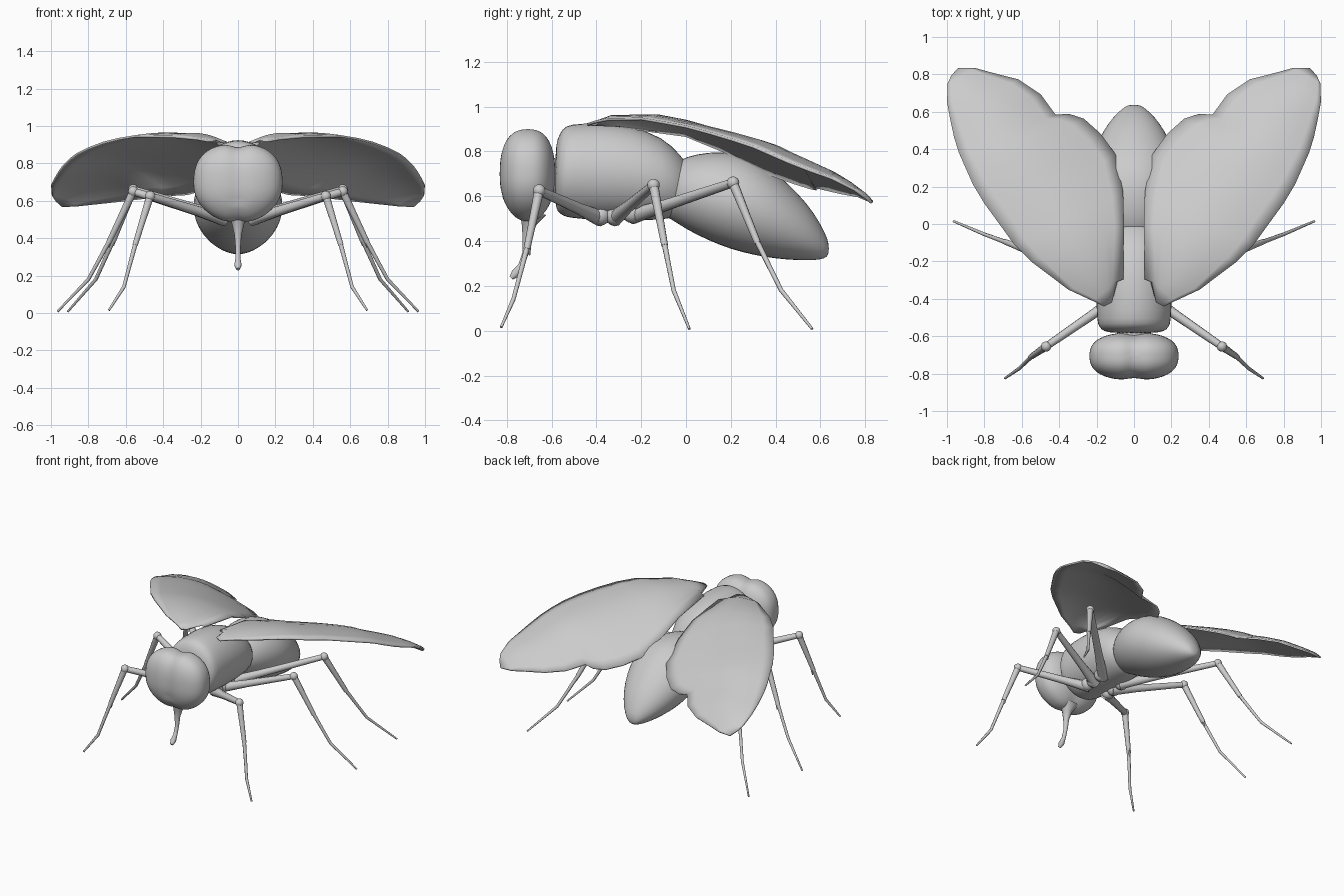
import bpy, bmesh, math
from mathutils import Vector

if "Cube" in bpy.data.objects:
    bpy.data.objects.remove(bpy.data.objects["Cube"])


def finish(name, bm, mirror=False, subsurf=0, thick=0):
    bmesh.ops.recalc_face_normals(bm, faces=bm.faces[:])
    me = bpy.data.meshes.new(name)
    bm.to_mesh(me)
    bm.free()
    ob = bpy.data.objects.new(name, me)
    bpy.context.collection.objects.link(ob)
    bpy.ops.object.select_all(action='DESELECT')
    ob.select_set(True)
    bpy.context.view_layer.objects.active = ob
    bpy.ops.object.shade_smooth_by_angle(angle=math.radians(50))
    if subsurf:
        m = ob.modifiers.new("Smooth", 'SUBSURF')
        m.levels = m.render_levels = subsurf
    if thick:
        m = ob.modifiers.new("Thickness", 'SOLIDIFY')
        m.thickness = thick
        m.offset = 0
    if mirror:
        ob.modifiers.new("Mirror", 'MIRROR')
    return ob


def loft(bm, rings):
    rows = [[bm.verts.new(p) for p in r] for r in rings]
    n = len(rows[0])
    for a, b in zip(rows, rows[1:]):
        for i in range(n):
            j = (i + 1) % n
            bm.faces.new((a[i], a[j], b[j], b[i]))
    bm.faces.new(rows[0])
    bm.faces.new(rows[-1][::-1])


def body(name, stations, n=20):
    # each station: y, top z, bottom z, half width
    rings = []
    for y, top, bot, w in stations:
        ring = []
        for i in range(n):
            a = 2 * math.pi * i / n
            ring.append((w * math.cos(a), y, (top + bot) / 2 + (top - bot) / 2 * math.sin(a)))
        rings.append(ring)
    bm = bmesh.new()
    loft(bm, rings)
    return finish(name, bm, subsurf=1)


def tube(bm, pts, radii, n=10):
    pts = [Vector(p) for p in pts]
    rings = []
    for k, p in enumerate(pts):
        d = (pts[min(k + 1, len(pts) - 1)] - pts[max(k - 1, 0)]).normalized()
        u = d.cross(Vector((0.3, 1, 0.1))).normalized()
        v = d.cross(u)
        rings.append([p + radii[k] * (u * math.cos(2 * math.pi * i / n) + v * math.sin(2 * math.pi * i / n))
                      for i in range(n)])
    loft(bm, rings)


def ball(bm, c, r):
    res = bmesh.ops.create_uvsphere(bm, u_segments=12, v_segments=8, radius=r)
    bmesh.ops.translate(bm, verts=res['verts'], vec=c)


# thorax and abdomen
body("thorax", [(-.583, .80, .56, .11), (-.575, .86, .53, .165), (-.55, .905, .51, .19), (-.52, .925, .50, .2),
                (-.4, .93, .49, .205), (-.25, .92, .49, .205), (-.1, .865, .49, .19),
                (-.03, .79, .51, .15), (.03, .72, .55, .08)])
body("abdomen", [(-.12, .66, .52, .06), (-.07, .74, .5, .13), (0, .78, .45, .185), (.1, .80, .40, .225),
                 (.2, .80, .36, .245), (.3, .775, .335, .24), (.4, .71, .318, .215), (.5, .615, .312, .165),
                 (.57, .53, .312, .115), (.62, .44, .32, .06), (.638, .39, .34, .03)])

# head: boxy sphere with a groove between the two eyes and a tapered chin
bm = bmesh.new()
bmesh.ops.create_uvsphere(bm, u_segments=48, v_segments=32, radius=1)
for v in bm.verts:
    p = v.co.copy()
    s = sum(abs(c) ** 2.5 for c in p) ** (-1 / 2.5)
    p *= s
    taper = 1 - .2 * max(0, -p.z) ** 2
    groove = 1 - .09 * math.exp(-(p.x / .2) ** 2) * (1 if p.z > -.5 else .4)
    y = p.y * (.13 if p.y < 0 else .125) * taper * groove
    v.co = (p.x * .238 * taper, -.705 + y, .695 + p.z * .21 * groove)
finish("head", bm)

# neck
bm = bmesh.new()
tube(bm, [(0, -.64, .68), (0, -.54, .68)], [.09, .09], 16)
finish("neck", bm)

# proboscis
bm = bmesh.new()
tube(bm, [(0, -.69, .53), (0, -.70, .48), (0, -.71, .42), (0, -.715, .35), (0, -.735, .29),
          (0, -.76, .255), (0, -.78, .235)], [.07, .035, .02, .014, .014, .02, .01], 12)
finish("proboscis", bm)

# wings: leading edge to trailing edge stations, arched in between
edges = [((.16, -.44, .92), (.12, -.42, .92)), ((.22, -.41, .93), (.09, -.30, .91)),
         ((.35, -.35, .942), (.06, -.295, .91)), ((.55, -.20, .945), (.055, 0, .87)),
         ((.64, -.11, .93), (.06, .17, .80)), ((.72, 0, .91), (.10, .37, .70)),
         ((.80, .11, .88), (.18, .48, .66)), ((.86, .21, .85), (.27, .56, .635)),
         ((.90, .30, .82), (.35, .585, .63)), ((.935, .38, .785), (.42, .58, .64)),
         ((.96, .46, .75), (.50, .69, .615)), ((.98, .55, .715), (.62, .77, .60)),
         ((.998, .65, .68), (.76, .805, .585)), ((.995, .75, .63), (.85, .83, .575)),
         ((.975, .79, .60), (.94, .83, .57))]
bm = bmesh.new()
rows, N = [], 10
for k, (a, b) in enumerate(edges):
    a, b = Vector(a), Vector(b)
    bulge = .08 * math.sin(math.pi * k / (len(edges) - 1)) ** 1.2
    rows.append([bm.verts.new(a.lerp(b, j / N) + Vector((0, 0, bulge * math.sin(math.pi * j / N))))
                 for j in range(N + 1)])
for r, q in zip(rows, rows[1:]):
    for j in range(N):
        bm.faces.new((r[j], r[j + 1], q[j + 1], q[j]))
finish("wings", bm, mirror=True, thick=.012)

# legs: hip, knee, shin end, foot joint, toe
legs = {
    "front_legs": [(.07, -.38, .50), (.47, -.655, .625), (.55, -.71, .365), (.61, -.77, .14), (.69, -.825, .015)],
    "middle_legs": [(.07, -.32, .50), (.56, -.145, .65), (.69, -.095, .38), (.80, -.055, .18), (.965, .015, .008)],
    "hind_legs": [(.07, -.24, .51), (.56, .21, .66), (.665, .32, .39), (.76, .425, .18), (.91, .563, .008)],
}
for name, pts in legs.items():
    hip, knee, shin, joint, toe = map(Vector, pts)
    bm = bmesh.new()
    tube(bm, [hip, hip.lerp(knee, .35), knee], [.036, .026, .02])
    ball(bm, knee, .028)
    tube(bm, [knee, knee.lerp(shin, .5), shin], [.022, .018, .015])
    tube(bm, [shin.lerp(knee, .05), shin.lerp(joint, .5), joint, toe], [.013, .011, .01, .006], 8)
    # shin spur
    tube(bm, [shin.lerp(knee, .15), shin + Vector((.0, .012, -.03))], [.014, .003], 6)
    # hip lump under the thorax
    ball(bm, hip + Vector((.02, 0, .015)), .045)
    finish(name, bm, mirror=True)
